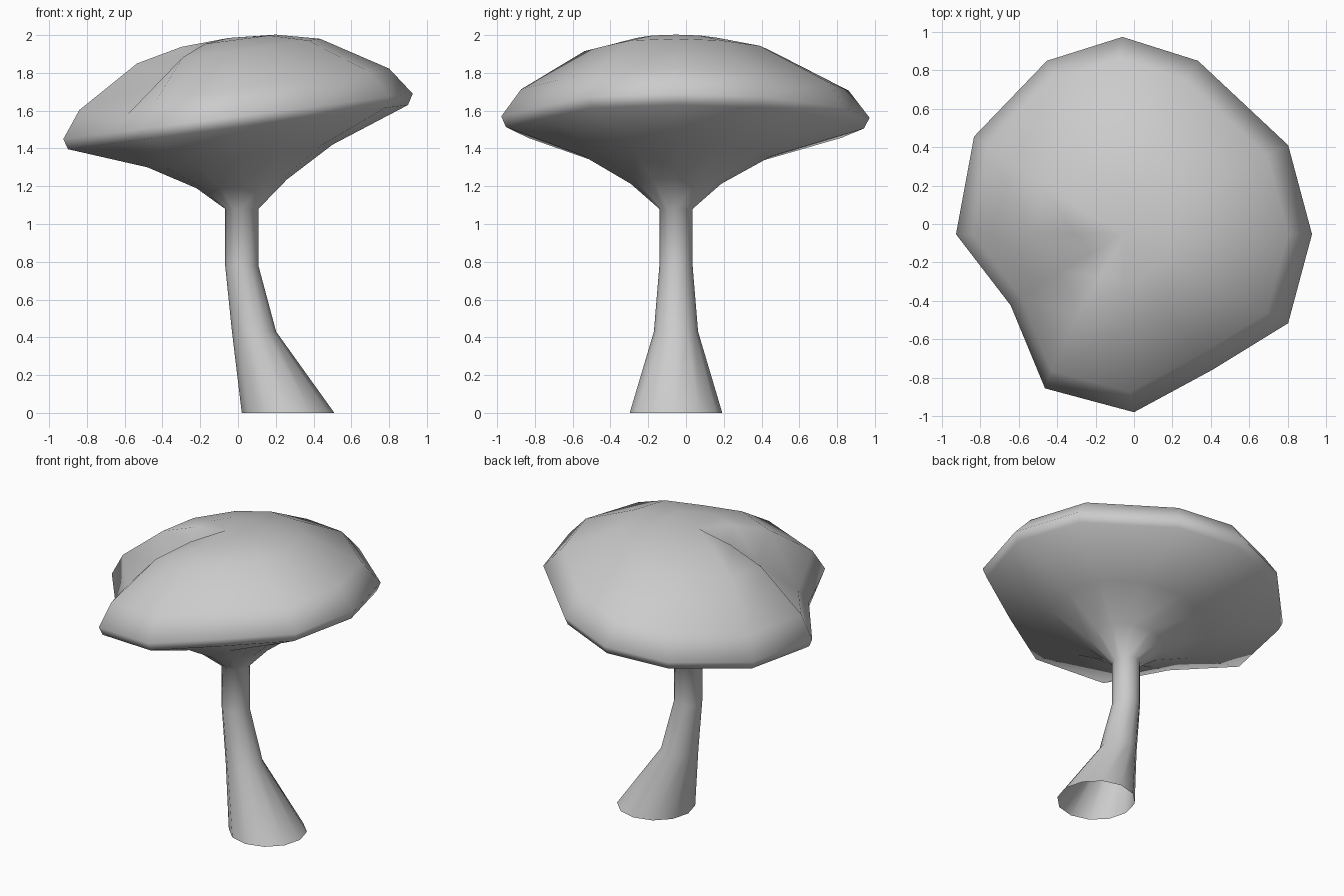
import bpy, bmesh, math

if "Cube" in bpy.data.objects:
    bpy.data.objects.remove(bpy.data.objects["Cube"])

N = 12
# Rings from the ground up: (centre x, radius, centre z, tilt along x, rim weight)
STEM = [(0.265, 0.245, 0.0, 0, 0), (0.085, 0.117, 0.43, 0, 0),
        (0.02, 0.088, 0.78, 0, 0), (0.02, 0.088, 1.08, 0, 0)]
UNDERSIDE = [(0.02, 0.24, 1.213, 0.098, 0), (0.01, 0.49, 1.36, 0.122, 0.15),
             (0.0, 0.90, 1.513, 0.13, 0.95)]
TOP = [(0.0, 0.925, 1.57, 0.13, 1), (-0.02, 0.82, 1.713, 0.134, 0.95),
       (-0.05, 0.485, 1.915, 0.135, 0.25), (-0.05, 0.25, 1.97, 0.13, 0)]
# Depth of the hollow at the front left, for the top rings
HOLLOW = [0.0, 0.06, 0.12, 0.07]
# Irregular outline: spoke -> shift in x, y
BULGE = {2: (-0.13, 0.1), 3: (-0.06, 0.1), 4: (0.01, 0.1), 5: (-0.03, 0.045)}
CY = -0.053


def add_ring(bm, ring, dents, drop=0.0):
    cx, r, z, tilt, weight = ring
    verts = []
    for k in range(N):
        a = 2 * math.pi * k / N
        s = r * dents.get(k, 1.0)
        dx, dy = BULGE.get(k, (0, 0))
        x = cx + s * math.cos(a) + dx * weight
        y = CY + s * math.sin(a) + dy * weight
        zz = z + tilt * (x - cx) - (drop if k == 7 else 0)
        verts.append(bm.verts.new((x, y, zz)))
    return verts


bm = bmesh.new()
rings = [add_ring(bm, r, {}) for r in STEM]
# Spoke 7 is the hollow, spoke 10 the flattened front-right side
rings += [add_ring(bm, r, {7: 1 - 0.2 * r[4], 10: 1 - 0.13 * r[4]}) for r in UNDERSIDE]
rings += [add_ring(bm, r, {7: 0.8, 10: 0.88 if r[1] > 0.4 else 0.95}, d)
          for r, d in zip(TOP, HOLLOW)]

# Skin the rings and close the crown; the stem foot stays open
for lo, hi in zip(rings, rings[1:]):
    for k in range(N):
        j = (k + 1) % N
        bm.faces.new((lo[k], lo[j], hi[j], hi[k]))
crown = bm.verts.new((-0.05, CY, 1.985))
for k in range(N):
    bm.faces.new((rings[-1][k], rings[-1][(k + 1) % N], crown))

mesh = bpy.data.meshes.new("mushroom")
bm.to_mesh(mesh)
bm.free()
obj = bpy.data.objects.new("mushroom", mesh)
bpy.context.collection.objects.link(obj)

# Smooth body with a crisp lower rim
bpy.context.view_layer.objects.active = obj
obj.select_set(True)
bpy.ops.object.shade_smooth_by_angle(angle=math.radians(72))
